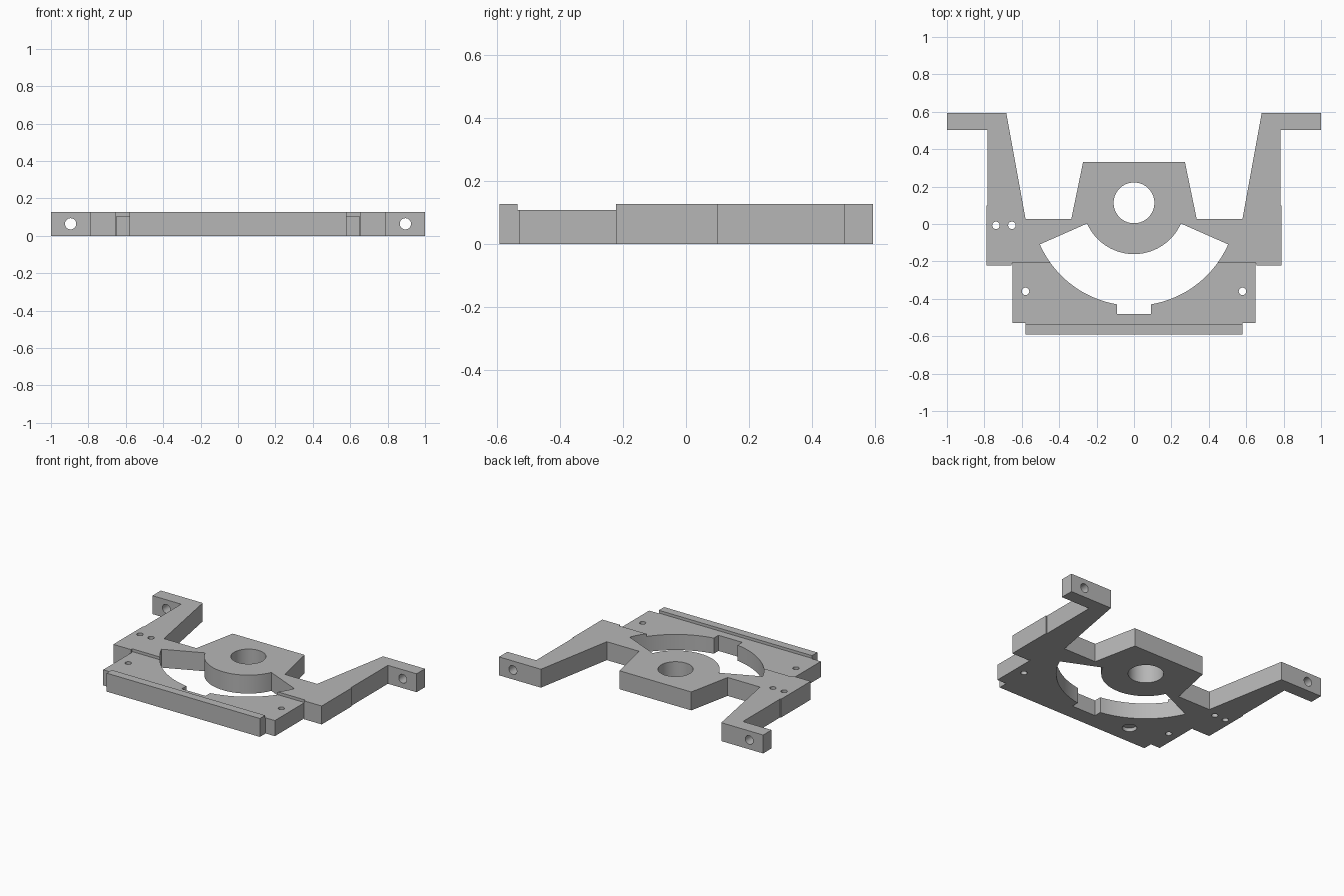
import bpy, bmesh, math

if "Cube" in bpy.data.objects:
    bpy.data.objects.remove(bpy.data.objects["Cube"])

H = 0.126          # full thickness
PLATE_H = 0.107    # recessed front plate thickness
HUB_Y = 0.113      # centre of the hub and of both arcs

grey = bpy.data.materials.new("plain grey")
grey.diffuse_color = (0.47, 0.47, 0.47, 1)
grey.use_nodes = True
grey.node_tree.nodes["Principled BSDF"].inputs["Base Color"].default_value = grey.diffuse_color


def mirrored(half):
    """Close a right-hand profile with its mirror image across x = 0."""
    return half + [(-x, y) for x, y in reversed(half)]


def prism(name, points, z0, z1):
    bm = bmesh.new()
    face = bm.faces.new([bm.verts.new((x, y, z0)) for x, y in points])
    ext = bmesh.ops.extrude_face_region(bm, geom=[face])["geom"]
    bmesh.ops.translate(bm, vec=(0, 0, z1 - z0),
                        verts=[v for v in ext if isinstance(v, bmesh.types.BMVert)])
    bmesh.ops.recalc_face_normals(bm, faces=bm.faces)
    mesh = bpy.data.meshes.new(name)
    bm.to_mesh(mesh)
    bm.free()
    obj = bpy.data.objects.new(name, mesh)
    bpy.context.collection.objects.link(obj)
    mesh.materials.append(grey)
    return obj


def arc(r, a0, a1, n):
    """Points around the hub centre, angles in degrees."""
    steps = [math.radians(a0 + (a1 - a0) * i / n) for i in range(n + 1)]
    return [(r * math.cos(a), HUB_Y + r * math.sin(a)) for a in steps]


def drill(x, y, z, r, depth, along_y=False, sides=32):
    bpy.ops.mesh.primitive_cylinder_add(
        vertices=sides, radius=r, depth=depth, location=(x, y, z),
        rotation=(math.pi / 2 if along_y else 0, 0, 0))
    obj = bpy.context.object
    obj.data.materials.append(grey)
    return obj


def cut(body, cutter):
    cutter.hide_render = True
    mod = body.modifiers.new("cut", "BOOLEAN")
    mod.operation, mod.solver, mod.object = "DIFFERENCE", "EXACT", cutter
    bpy.ops.object.select_all(action="DESELECT")
    bpy.context.view_layer.objects.active = body
    body.select_set(True)
    bpy.ops.object.modifier_apply(modifier=mod.name)
    bpy.data.objects.remove(cutter, do_unlink=True)


# Bracket outline: hub block, arm, ear, side shoulder, front plate, front lip
bracket = prism("bracket", mirrored([
    (0.272, 0.332), (0.335, 0.028), (0.58, 0.028), (0.683, 0.594),
    (1.0, 0.594), (1.0, 0.503), (0.783, 0.503), (0.783, 0.1),
    (0.789, 0.1), (0.789, -0.222), (0.655, -0.222), (0.655, -0.21),
    (0.65, -0.21), (0.65, -0.53), (0.58, -0.53), (0.58, -0.592)]), 0, H)

# Lowered top of the front plate, leaving the lip standing
cut(bracket, prism("plate_recess", mirrored(
    [(0.653, -0.208), (0.653, -0.535)]), PLATE_H, H + 0.1))

# Fan-shaped opening with a small slot at the front
edge = -23.8
slot = math.degrees(math.asin(0.09 / 0.548))
cut(bracket, prism("fan_opening", mirrored(
    arc(0.274, -90, edge, 20)[1:] + arc(0.55, edge, -90 + slot, 28)
    + [(0.09, -0.48)]), -0.1, H + 0.1))

# Hub bore
cut(bracket, drill(0, HUB_Y, 0.06, 0.109, 0.4, sides=64))

# Vertical screw holes
for x, y in [(-0.738, -0.007), (-0.653, -0.007), (-0.58, -0.36), (0.58, -0.36)]:
    cut(bracket, drill(x, y, 0.06, 0.02, 0.4))

# Horizontal mounting holes through the ears
for x in (-0.895, 0.895):
    cut(bracket, drill(x, 0.55, 0.064, 0.03, 0.3, along_y=True))

# Shallow round pocket underneath
cut(bracket, drill(-0.35, -0.46, 0, 0.045, 0.05))

bpy.ops.object.shade_smooth_by_angle(angle=math.radians(25))
